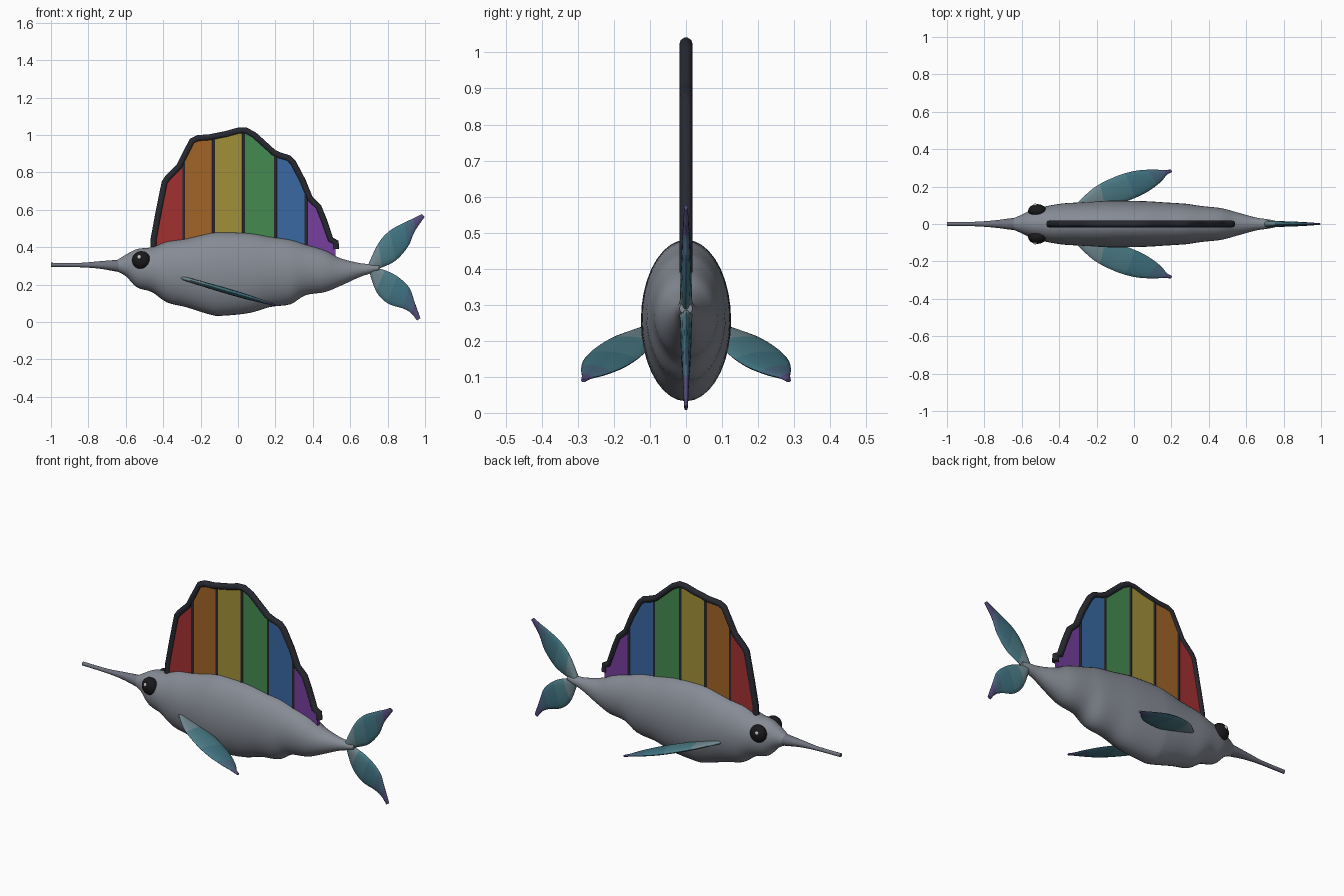
import bpy, bmesh
from math import sin, cos, pi
from mathutils import Vector

if "Cube" in bpy.data.objects:
    bpy.data.objects.remove(bpy.data.objects["Cube"])


def material(name, rgb):
    m = bpy.data.materials.new(name)
    m.diffuse_color = (*rgb, 1)
    m.use_nodes = True
    m.node_tree.nodes["Principled BSDF"].inputs["Base Color"].default_value = m.diffuse_color
    return m


def finish(ob, mats, angle=0.9):
    for m in mats:
        ob.data.materials.append(m)
    bpy.ops.object.select_all(action='DESELECT')
    ob.select_set(True)
    bpy.context.view_layer.objects.active = ob
    bpy.ops.object.shade_smooth_by_angle(angle=angle)


def smooth_rows(rows, n):
    """Catmull-Rom interpolation through rows of numbers."""
    out = []
    for i in range(len(rows) - 1):
        p = [rows[max(0, min(len(rows) - 1, i + k))] for k in (-1, 0, 1, 2)]
        for s in range(n):
            t = s / n
            out.append([0.5 * (2 * b + (c - a) * t + (2 * a - 5 * b + 4 * c - d) * t * t
                               + (3 * b - a - 3 * c + d) * t ** 3) for a, b, c, d in zip(*p)])
    out.append(list(rows[-1]))
    return out


def loft(name, rings, mats):
    """Skin closed rings; spread the materials along the length."""
    bm = bmesh.new()
    vr = [[bm.verts.new(p) for p in r] for r in rings]
    n = len(vr[0])
    for i in range(len(vr) - 1):
        for j in range(n):
            f = bm.faces.new((vr[i][j], vr[i][(j + 1) % n], vr[i + 1][(j + 1) % n], vr[i + 1][j]))
            f.material_index = int(i * len(mats) / (len(vr) - 1))
    bm.faces.new(vr[0])
    bm.faces.new(vr[-1]).material_index = len(mats) - 1
    bmesh.ops.recalc_face_normals(bm, faces=bm.faces)
    me = bpy.data.meshes.new(name)
    bm.to_mesh(me)
    bm.free()
    ob = bpy.data.objects.new(name, me)
    bpy.context.collection.objects.link(ob)
    finish(ob, mats)
    return ob


def body_of(name, rows, mat, n=4, seg=36):
    """Rows are x, top z, bottom z, half width."""
    rings = []
    for x, t, b, w in smooth_rows(rows, n):
        rings.append([(x, w * cos(2 * pi * k / seg), (t + b) / 2 + (t - b) / 2 * sin(2 * pi * k / seg))
                      for k in range(seg)])
    return loft(name, rings, [mat])


def leaf(name, rows, to3d, normal, mats, n=4, seg=16):
    """Leaf fin: rows are edge a (2), edge b (2), half thickness."""
    rings = []
    nv = Vector(normal).normalized()
    for au, av, bu, bv, th in smooth_rows(rows, n):
        a, b = Vector(to3d(au, av)), Vector(to3d(bu, bv))
        rings.append([(a + b) / 2 + (a - b) / 2 * cos(2 * pi * k / seg) + nv * th * sin(2 * pi * k / seg)
                      for k in range(seg)])
    return loft(name, rings, mats)


def tube(name, pts, r, mat):
    cu = bpy.data.curves.new(name, 'CURVE')
    cu.dimensions = '3D'
    cu.bevel_depth, cu.bevel_resolution, cu.use_fill_caps = r, 3, True
    sp = cu.splines.new('POLY')
    sp.points.add(len(pts) - 1)
    for p, q in zip(sp.points, pts):
        p.co = (*q, 1)
    ob = bpy.data.objects.new(name, cu)
    bpy.context.collection.objects.link(ob)
    bpy.ops.object.select_all(action='DESELECT')
    ob.select_set(True)
    bpy.context.view_layer.objects.active = ob
    bpy.ops.object.convert(target='MESH')
    finish(bpy.context.object, [mat])


def ball(name, loc, scale, mat):
    bpy.ops.mesh.primitive_uv_sphere_add(segments=32, ring_count=16, radius=1, location=loc)
    ob = bpy.context.object
    ob.name, ob.scale = name, scale
    finish(ob, [mat])


skin = material("skin", (0.24, 0.26, 0.30))
bill = material("bill", (0.16, 0.17, 0.21))
black = material("black", (0.02, 0.022, 0.03))
eye = material("eye", (0.01, 0.01, 0.012))
white = material("white", (0.8, 0.8, 0.8))
fin = [material("fin_%d" % i, c) for i, c in enumerate(
    [(0.16, 0.25, 0.28), (0.07, 0.20, 0.24), (0.05, 0.17, 0.22), (0.06, 0.13, 0.20), (0.09, 0.07, 0.20)])]

# Body and bill
body_of("body", [
    (-0.655, .325, .275, .026), (-.60, .36, .245, .05), (-.54, .39, .185, .078), (-.46, .40, .16, .097),
    (-.38, .43, .105, .11), (-.28, .445, .08, .116), (-.15, .475, .04, .124), (-.09, .48, .033, .125),
    (.06, .475, .048, .122), (.17, .456, .08, .115), (.28, .44, .095, .108), (.36, .415, .143, .096),
    (.465, .383, .16, .085), (.545, .342, .192, .064), (.65, .315, .24, .035), (.71, .31, .26, .026),
    (.755, .305, .275, .018)], skin)
body_of("bill", [
    (-1, .317, .295, .010), (-.85, .316, .293, .012), (-.74, .325, .285, .02), (-.64, .333, .268, .033),
    (-.58, .34, .262, .036)], bill, seg=20)

# Eyes with highlights
for s, side in ((-1, "right"), (1, "left")):
    ball("eye_" + side, (-.517, s * .07, .33), (.049, .036, .049), eye)
    ball("eye_glint_" + side, (-.528, s * .101, .347), (.011, .008, .011), white)

# Pectoral fins, lying in a plane that slopes down towards the tail
pect = [(-.305, .112, -.295, .09, .010), (-.21, .197, -.19, .09, .013), (-.10, .253, -.06, .115, .015),
        (0, .283, .06, .165, .014), (.09, .291, .14, .222, .010), (.155, .289, .175, .262, .007),
        (.198, .291, .203, .278, .005)]
for s, side in ((-1, "right"), (1, "left")):
    leaf("pectoral_fin_" + side, pect, lambda u, v, s=s: (u, s * v, .236 - .292 * (u + .3)),
         (.28, 0, .96), fin)

# Tail fin lobes
upper = [(.695, .305, .72, .275, .018), (.75, .42, .77, .292, .016), (.81, .487, .845, .33, .014),
         (.89, .532, .91, .405, .011), (.94, .555, .945, .485, .008), (.982, .577, .998, .562, .005)]
lower = [(.695, .29, .73, .29, .018), (.738, .165, .785, .277, .016), (.80, .10, .85, .245, .014),
         (.88, .073, .915, .185, .011), (.925, .048, .945, .105, .008), (.957, .008, .975, .02, .005)]
for name, rows in (("tail_upper", upper), ("tail_lower", lower)):
    leaf(name, rows, lambda u, v: (u, 0, v), (0, 1, 0), fin)

# Sail outline (centre line of the frame)
edge = [(-.452, .40), (-.45, .445), (-.425, .58), (-.392, .745), (-.375, .77), (-.315, .83), (-.29, .88),
        (-.245, .968), (-.215, .982), (-.15, .987), (-.06, 1.005), (.0, 1.022), (.04, 1.024), (.085, 1.0),
        (.19, .905), (.225, .889), (.27, .876), (.295, .85), (.345, .755), (.385, .658), (.43, .615),
        (.46, .54), (.495, .44), (.523, .425), (.524, .39)]


def sail_top(x):
    for (x0, z0), (x1, z1) in zip(edge, edge[1:]):
        if x0 <= x <= x1:
            return z0 + (z1 - z0) * (x - x0) / (x1 - x0)
    return .4


tube("sail_frame", [(x, 0, z) for x, z in edge], .018, black)

# Sail rays and coloured panels
cuts = [-.45, -.29, -.13, .03, .20, .363, .52]
for i, x in enumerate(cuts[1:-1]):
    tube("sail_ray_%d" % (i + 1), [(x, 0, .36), (x, 0, sail_top(x))], .0125, black)
hues = [("red", (.36, .03, .03)), ("orange", (.36, .13, .02)), ("yellow", (.36, .28, .04)),
        ("green", (.06, .26, .08)), ("blue", (.04, .14, .36)), ("purple", (.18, .05, .34))]
for (hue, rgb), x0, x1 in zip(hues, cuts, cuts[1:]):
    xs = sorted([x0, x1] + [x for x, z in edge if x0 + .001 < x < x1 - .001])
    loft("sail_panel_" + hue, [[(x, -.009, .34), (x, .009, .34), (x, .009, sail_top(x)), (x, -.009, sail_top(x))]
                               for x in xs], [material(hue, rgb)])
